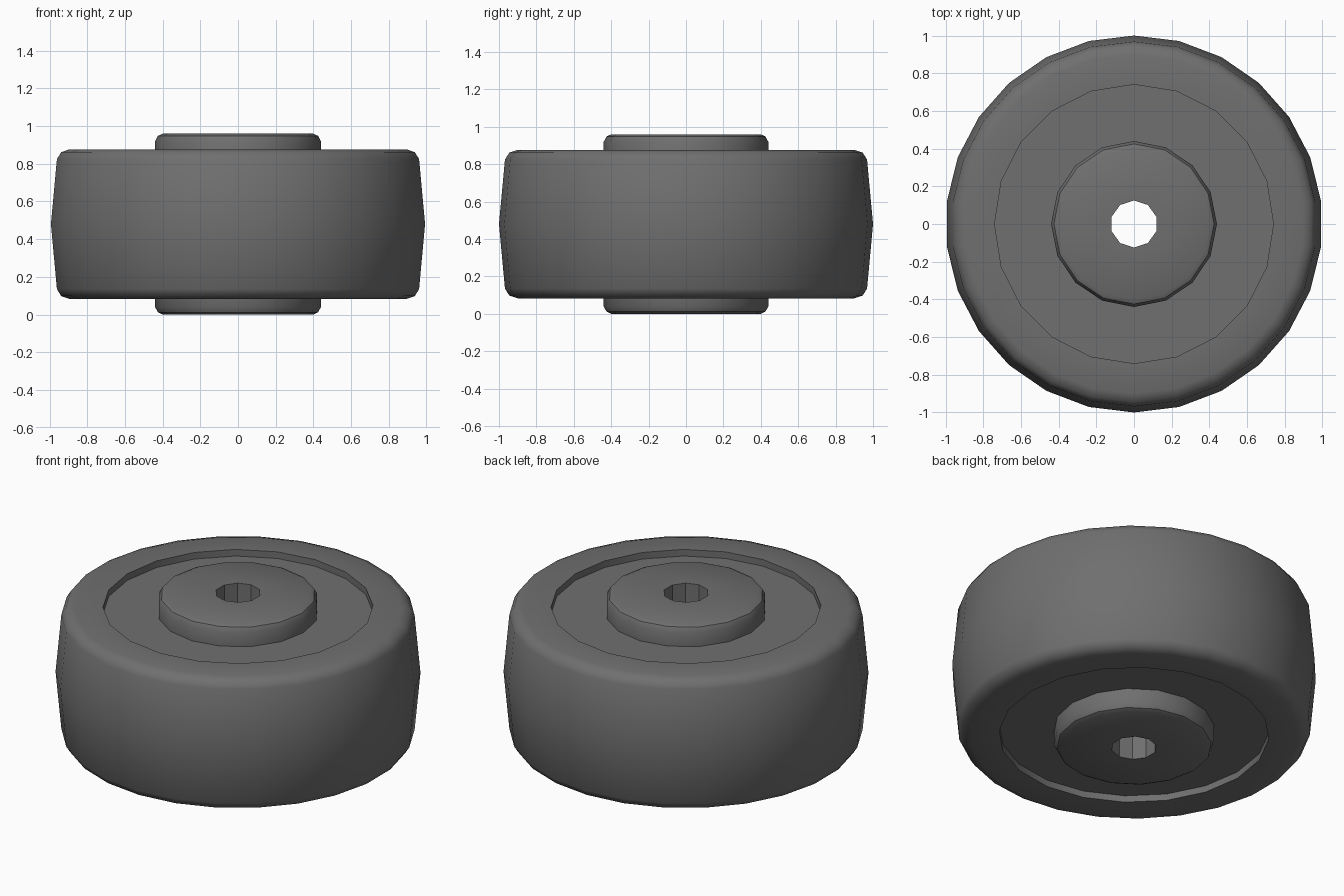
import bpy, bmesh
from math import pi, cos, sin, radians

if "Cube" in bpy.data.objects:
    bpy.data.objects.remove(bpy.data.objects["Cube"])

MID = 0.48   # height of the symmetry plane

rubber = bpy.data.materials.new("dark_grey")
rubber.diffuse_color = (0.16, 0.16, 0.16, 1)
rubber.use_nodes = True
rubber.node_tree.nodes["Principled BSDF"].inputs["Base Color"].default_value = rubber.diffuse_color


def lathe(name, profile, smooth_angle):
    """Skin rings given as (sides, radius, height from MID); side counts may differ."""
    bm = bmesh.new()
    rings = []
    for n, r, h in profile:
        angles = [pi / 2 + 2 * pi * k / n for k in range(n)]
        rings.append([bm.verts.new((r * cos(a), r * sin(a), MID + h)) for a in angles])
    for a, b in zip(rings, rings[1:]):
        na, nb = len(a), len(b)
        if na == nb:
            for k in range(na):
                bm.faces.new((a[k], b[k], b[(k + 1) % na], a[(k + 1) % na]))
            continue
        i = j = 0
        while i < na or j < nb:
            if j == nb or (i < na and (i + 1) / na <= (j + 1) / nb):
                bm.faces.new((a[i % na], b[j % nb], a[(i + 1) % na]))
                i += 1
            else:
                bm.faces.new((a[i % na], b[j % nb], b[(j + 1) % nb]))
                j += 1
    mesh = bpy.data.meshes.new(name)
    bm.to_mesh(mesh)
    bm.free()
    mesh.materials.append(rubber)
    obj = bpy.data.objects.new(name, mesh)
    bpy.context.collection.objects.link(obj)
    mesh.shade_smooth()
    mesh.set_sharp_from_angle(angle=radians(smooth_angle))
    return obj


def mirrored(half):
    return [(n, r, -h) for n, r, h in reversed(half)]


# Tyre: recess wall, flat rim, rounded shoulder, crowned tread
tyre_top = [(20, 0.74, 0.357), (20, 0.74, 0.397), (26, 0.90, 0.397),
            (26, 0.945, 0.382), (26, 0.968, 0.345)]
lathe("tyre", tyre_top + [(26, 1.0, 0)] + mirrored(tyre_top), 42)

# Hub: axle hole, bevelled boss and recessed disc on both sides
hub_top = [(10, 0.125, 0.48), (16, 0.40, 0.48), (16, 0.425, 0.468),
           (16, 0.44, 0.44), (16, 0.44, 0.357), (20, 0.74, 0.357)]
lathe("hub", mirrored(hub_top) + hub_top, 35)
